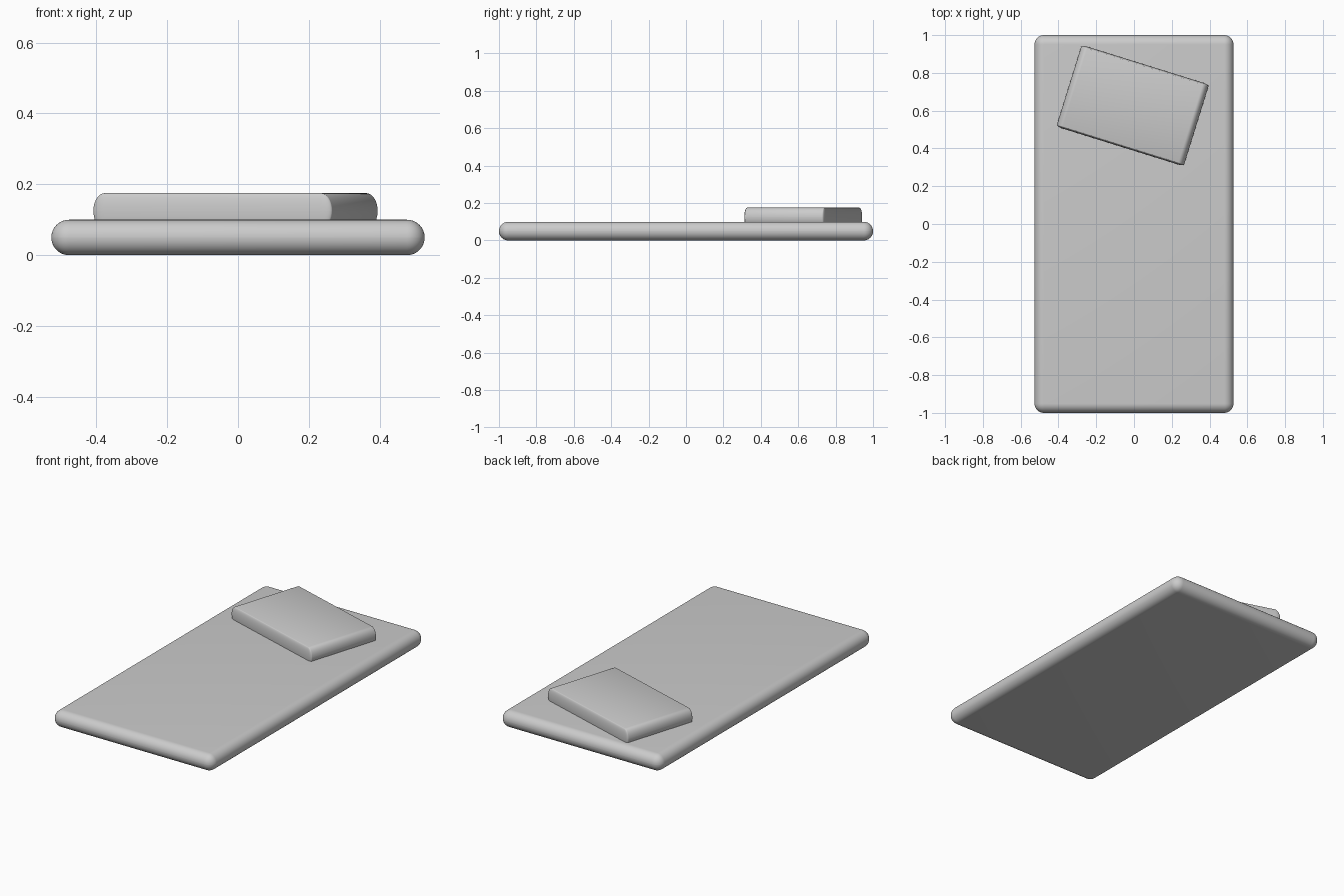
import bpy, bmesh, math

if "Cube" in bpy.data.objects:
    bpy.data.objects.remove(bpy.data.objects["Cube"])


def rounded_slab(name, size, radius, segments=10):
    """Box with every edge fully rounded, centred on its origin."""
    bm = bmesh.new()
    bmesh.ops.create_cube(bm, size=1.0)
    bmesh.ops.scale(bm, vec=size, verts=bm.verts)
    bmesh.ops.bevel(bm, geom=bm.edges[:], offset=radius, segments=segments,
                    profile=0.5, affect='EDGES')
    mesh = bpy.data.meshes.new(name)
    bm.to_mesh(mesh)
    bm.free()
    obj = bpy.data.objects.new(name, mesh)
    bpy.context.collection.objects.link(obj)
    bpy.ops.object.select_all(action='DESELECT')
    obj.select_set(True)
    bpy.context.view_layer.objects.active = obj
    bpy.ops.object.shade_smooth_by_angle(angle=math.radians(40))
    return obj


# Mattress: long slab with half-round sides
mattress = rounded_slab("mattress", (1.054, 2.0, 0.1), 0.0498)
mattress.location = (0, 0, 0.05)

# Pillow: the same slab squashed and turned, sunk a little into the mattress
pillow = rounded_slab("pillow", (1.054, 2.0, 0.1), 0.0498)
pillow.scale = (0.67, 0.2265, 1.0)
pillow.rotation_euler = (0, 0, math.radians(-17.3))
pillow.location = (-0.007, 0.627, 0.125)
